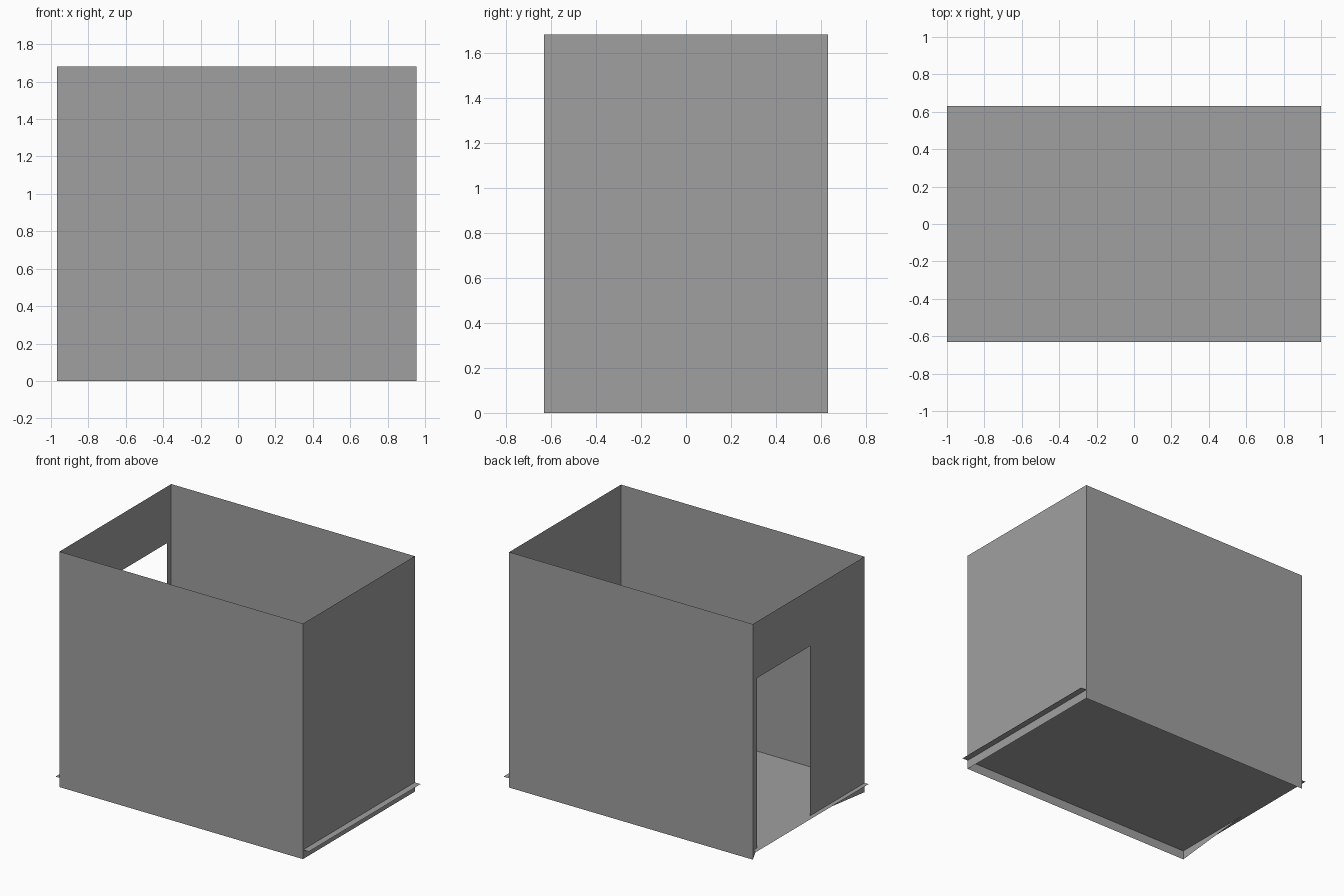
import bpy
import bmesh
from mathutils import Vector

# Remove the default object
cube = bpy.data.objects.get("Cube")
if cube:
    bpy.data.objects.remove(cube, do_unlink=True)

# Single plain grey
GREY = (0.35, 0.35, 0.35, 1.0)
grey = bpy.data.materials.new("plain_grey")
grey.use_nodes = True
grey.diffuse_color = GREY
grey.node_tree.nodes["Principled BSDF"].inputs["Base Color"].default_value = GREY

# Main measurements
RIGHT_X, LEFT_X = -0.968, 0.954   # end walls
HALF_Y = 0.63                     # half depth
TOP = 1.68                        # wall height
FLOOR_Z = 0.066                   # floor and door sill
DOOR_Y = (-0.017, 0.58)           # door sides
DOOR_TOP = 1.277


def sheet(name, points, facing):
    """One flat sheet from an outline, turned to face the given direction."""
    bm = bmesh.new()
    face = bm.faces.new([bm.verts.new(p) for p in points])
    face.normal_update()
    if face.normal.dot(Vector(facing)) < 0:
        face.normal_flip()
    mesh = bpy.data.meshes.new(name)
    bm.to_mesh(mesh)
    bm.free()
    mesh.materials.append(grey)
    obj = bpy.data.objects.new(name, mesh)
    bpy.context.scene.collection.objects.link(obj)
    return obj


# Long walls, front and back
for name, side in (("front_wall", -1), ("back_wall", 1)):
    y = side * HALF_Y
    sheet(name, [(RIGHT_X, y, 0), (LEFT_X, y, 0),
                 (LEFT_X, y, TOP), (RIGHT_X, y, TOP)], (0, side, 0))

# Plain end wall
sheet("plain_end_wall", [(LEFT_X, -HALF_Y, 0), (LEFT_X, HALF_Y, 0),
                         (LEFT_X, HALF_Y, TOP), (LEFT_X, -HALF_Y, TOP)], (1, 0, 0))

# End wall with a doorway, its lower edge rising from the corners to the sill
near, far = DOOR_Y
outline = [(-HALF_Y, 0), (near, FLOOR_Z), (near, DOOR_TOP), (far, DOOR_TOP),
           (far, FLOOR_Z), (HALF_Y, 0), (HALF_Y, TOP), (-HALF_Y, TOP)]
sheet("door_end_wall", [(RIGHT_X, y, z) for y, z in outline], (-1, 0, 0))

# Floor, reaching a little past both end walls
sheet("floor", [(-1, -HALF_Y, FLOOR_Z), (1, -HALF_Y, FLOOR_Z),
                (1, HALF_Y, FLOOR_Z), (-1, HALF_Y, FLOOR_Z)], (0, 0, 1))
